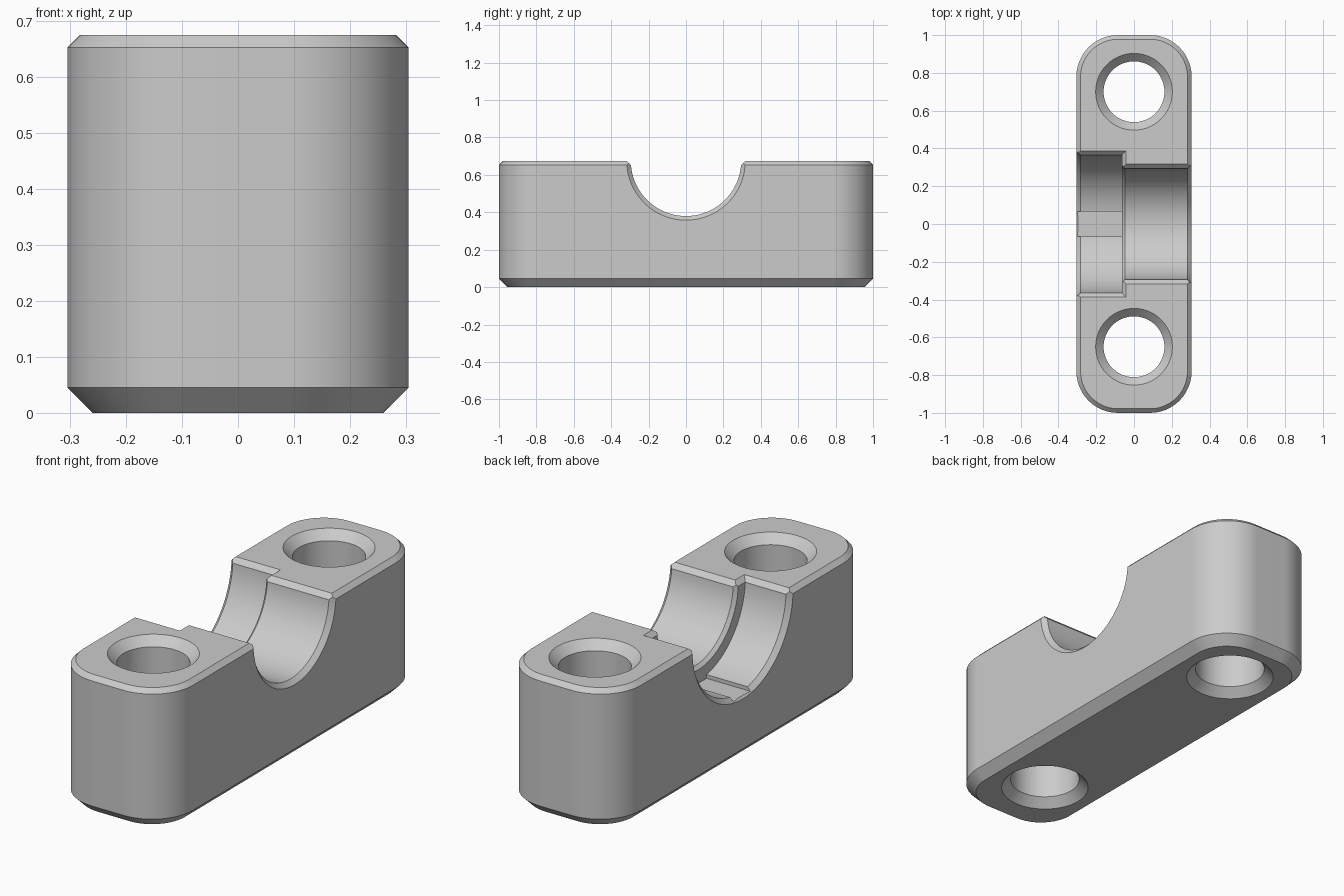
import bpy
import bmesh
import math

cube = bpy.data.objects.get("Cube")
if cube:
    bpy.data.objects.remove(cube, do_unlink=True)

HALF_X, HALF_Y, TOP = 0.305, 1.0, 0.675
BEVEL, FOOT_BEVEL, CORNER = 0.022, 0.045, 0.22
STEP_X = -0.064                       # wall between the two groove sizes
WIDE_R, NARROW_R = 0.365, 0.295


def loft(name, rings):
    """Closed solid through a list of equally sized point rings."""
    bm = bmesh.new()
    loops = [[bm.verts.new(p) for p in ring] for ring in rings]
    n = len(loops[0])
    for a, b in zip(loops, loops[1:]):
        for i in range(n):
            j = (i + 1) % n
            bm.faces.new((a[i], a[j], b[j], b[i]))
    bm.faces.new(loops[0][::-1])
    bm.faces.new(loops[-1])
    bmesh.ops.recalc_face_normals(bm, faces=bm.faces)
    mesh = bpy.data.meshes.new(name)
    bm.to_mesh(mesh)
    bm.free()
    obj = bpy.data.objects.new(name, mesh)
    bpy.context.collection.objects.link(obj)
    return obj


def rounded_ring(inset, z, steps=12):
    """Rounded rectangle outline, offset inward by inset."""
    r = CORNER - inset
    pts = []
    for k, (sx, sy) in enumerate([(1, 1), (-1, 1), (-1, -1), (1, -1)]):
        for i in range(steps + 1):
            a = math.pi / 2 * (k + i / steps)
            pts.append((sx * (HALF_X - CORNER) + r * math.cos(a),
                        sy * (HALF_Y - CORNER) + r * math.sin(a), z))
    return pts


def rect_ring(x0, x1, half_y, z):
    return [(x0, -half_y, z), (x1, -half_y, z), (x1, half_y, z), (x0, half_y, z)]


def turned(name, profile, place, steps=96):
    """Turned solid; place maps (position along axis, u, v) to a point."""
    angles = [2 * math.pi * (i + 0.5) / steps for i in range(steps)]
    return loft(name, [[place(t, r * math.cos(a), r * math.sin(a)) for a in angles]
                       for t, r in profile])


def groove(name, profile):
    return turned(name, profile, lambda t, u, v: (t, u, TOP + v))


def lip(name, x0, x1, slope_end, radius):
    """Sloped trench that bevels the upper edges of a groove."""
    rings = []
    for d in (-0.05, 0.1):
        rings.append(rect_ring(x0, x1 + d * slope_end, radius + d, TOP - BEVEL + d))
    return loft(name, rings)


# Bevelled block
block = loft("clamp_block", [
    rounded_ring(FOOT_BEVEL, 0), rounded_ring(0, FOOT_BEVEL),
    rounded_ring(0, TOP - BEVEL), rounded_ring(BEVEL, TOP)])

cutters = []

# Bolt holes, countersunk at both ends
for name, y in (("rear_hole", 0.70), ("front_hole", -0.65)):
    sink, r, over = 0.042, 0.161, 0.04
    wide = r + sink + over
    cutters.append(turned(
        name, [(-over, wide), (sink, r), (TOP - sink, r), (TOP + over, wide)],
        lambda t, u, v, y=y: (u, y + v, t)))

# Wide groove, narrow groove and their bevelled rims
out = 0.05
cutters.append(groove("wide_groove", [
    (-HALF_X - out, WIDE_R + BEVEL + out), (-HALF_X + BEVEL, WIDE_R), (STEP_X, WIDE_R)]))
cutters.append(groove("narrow_groove", [
    (STEP_X - 0.08, NARROW_R + 0.016), (STEP_X, NARROW_R + 0.016),
    (STEP_X + 0.016, NARROW_R), (HALF_X - BEVEL, NARROW_R),
    (HALF_X + out, NARROW_R + BEVEL + out)]))
cutters.append(lip("wide_lip", -0.5, STEP_X, 1, WIDE_R))
cutters.append(lip("narrow_lip", -0.2, 0.5, 0, NARROW_R))

# Shallow flat slot in the floor of the wide groove
cutters.append(loft("floor_slot", [
    rect_ring(-0.5, STEP_X, 0.067, 0.298), rect_ring(-0.5, STEP_X, 0.067, 0.45)]))

bpy.ops.object.select_all(action='DESELECT')
bpy.context.view_layer.objects.active = block
block.select_set(True)
for cutter in cutters:
    cutter.hide_render = True
    mod = block.modifiers.new(cutter.name, 'BOOLEAN')
    mod.operation, mod.solver, mod.object = 'DIFFERENCE', 'EXACT', cutter
    bpy.ops.object.modifier_apply(modifier=mod.name)
for cutter in cutters:
    bpy.data.objects.remove(cutter, do_unlink=True)

# Grey metal
grey = bpy.data.materials.new("plain_grey")
grey.use_nodes = True
colour = (0.6, 0.6, 0.6, 1)
grey.diffuse_color = colour
grey.node_tree.nodes["Principled BSDF"].inputs["Base Color"].default_value = colour
block.data.materials.clear()
block.data.materials.append(grey)

# Smooth curves, crisp bevels
bpy.ops.object.shade_smooth_by_angle(angle=math.radians(25))
weighted = block.modifiers.new("even_normals", 'WEIGHTED_NORMAL')
weighted.keep_sharp = True
